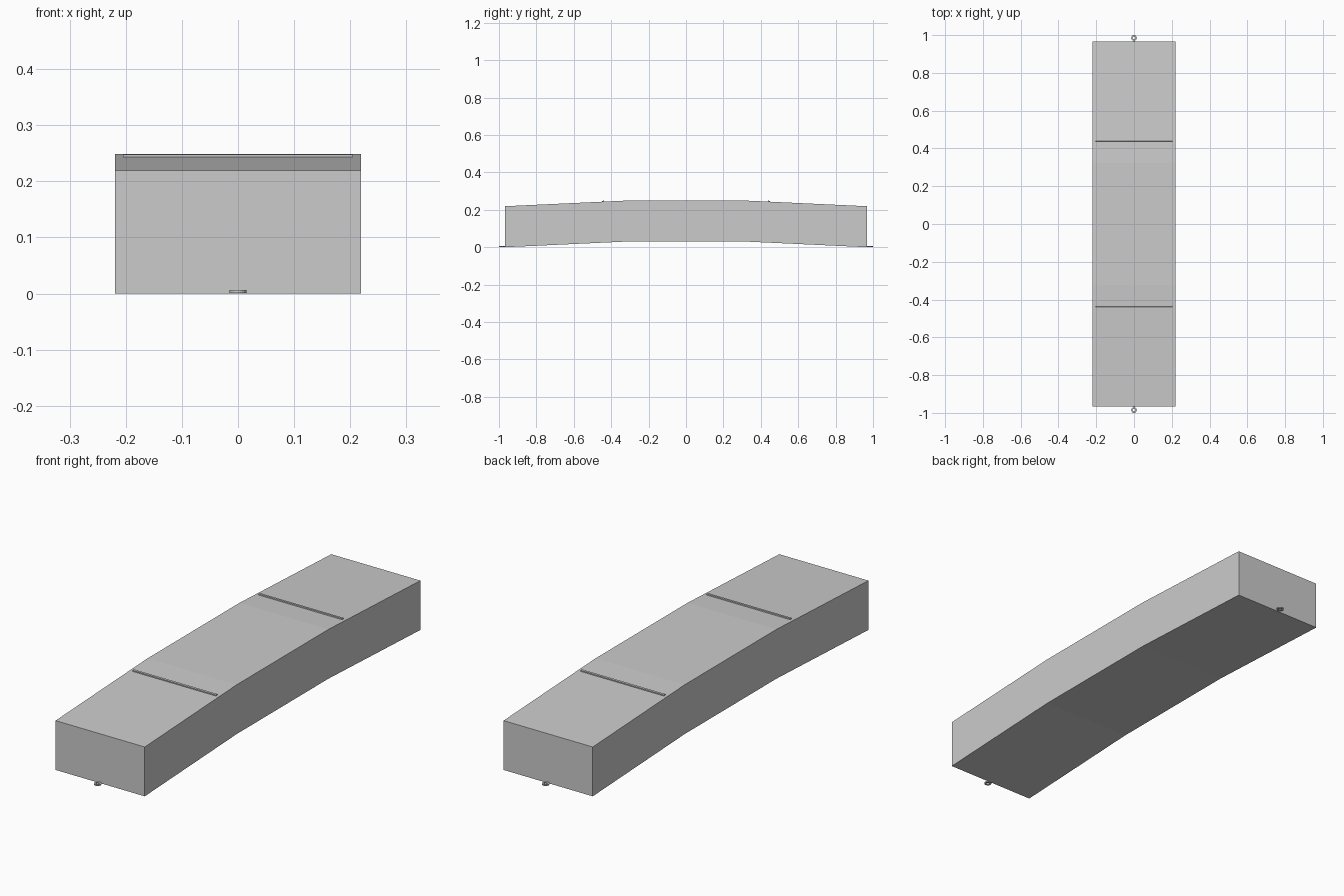
import bpy
import bmesh
import math

cube = bpy.data.objects.get("Cube")
if cube:
    bpy.data.objects.remove(cube, do_unlink=True)

grey = bpy.data.materials.new("plain grey")
grey.use_nodes = True
COLOUR = (0.6, 0.6, 0.6, 1)
grey.diffuse_color = COLOUR
grey.node_tree.nodes["Principled BSDF"].inputs["Base Color"].default_value = COLOUR

HALF_WIDTH, HALF_LENGTH, BEND = 0.219, 0.967, 0.322
RISE, DEPTH = 0.03, 0.219


def finish(name, bm):
    bmesh.ops.recalc_face_normals(bm, faces=bm.faces)
    mesh = bpy.data.meshes.new(name)
    bm.to_mesh(mesh)
    bm.free()
    mesh.materials.append(grey)
    obj = bpy.data.objects.new(name, mesh)
    bpy.context.collection.objects.link(obj)
    return obj


def add_box(name, size, location, tilt=0):
    bm = bmesh.new()
    bmesh.ops.create_cube(bm, size=1)
    bmesh.ops.scale(bm, vec=size, verts=bm.verts)
    obj = finish(name, bm)
    obj.location = location
    obj.rotation_euler.x = tilt
    return obj


# Arched body: a bent side profile extruded across the width
path = [(-HALF_LENGTH, 0), (-BEND, RISE), (BEND, RISE), (HALF_LENGTH, 0)]
profile = path + [(y, z + DEPTH) for y, z in reversed(path)]
bm = bmesh.new()
side = bm.faces.new([bm.verts.new((-HALF_WIDTH, y, z)) for y, z in profile])
extruded = bmesh.ops.extrude_face_region(bm, geom=[side])["geom"]
bmesh.ops.translate(bm, vec=(2 * HALF_WIDTH, 0, 0),
                    verts=[v for v in extruded if isinstance(v, bmesh.types.BMVert)])
finish("arched_body", bm)


def add_ring(name, y):
    """Flat coupling ring with a square section."""
    bm = bmesh.new()
    count = 24
    section = [(0.007, 0.001), (0.015, 0.001), (0.015, 0.006), (0.007, 0.006)]
    loops = []
    for i in range(count):
        a = math.tau * i / count
        loops.append([bm.verts.new((r * math.cos(a), r * math.sin(a), z)) for r, z in section])
    for i in range(count):
        a, b = loops[i], loops[(i + 1) % count]
        for j in range(4):
            k = (j + 1) % 4
            bm.faces.new((a[j], a[k], b[k], b[j]))
    obj = finish(name, bm)
    obj.location.y = y


# Cross bars on the sloping top, and coupling rings with tabs at both ends
slope = math.atan2(RISE, HALF_LENGTH - BEND)
for label, s in (("front", -1), ("back", 1)):
    bar_y = 0.443
    bar_z = DEPTH + RISE - (bar_y - BEND) * math.tan(slope)
    add_box(label + "_cross_bar", (0.41, 0.01, 0.01), (0, s * bar_y, bar_z), -s * slope)
    add_ring(label + "_coupling_ring", s * 0.985)
    add_box(label + "_coupling_tab", (0.008, 0.012, 0.004), (0, s * 0.968, 0.0035))
